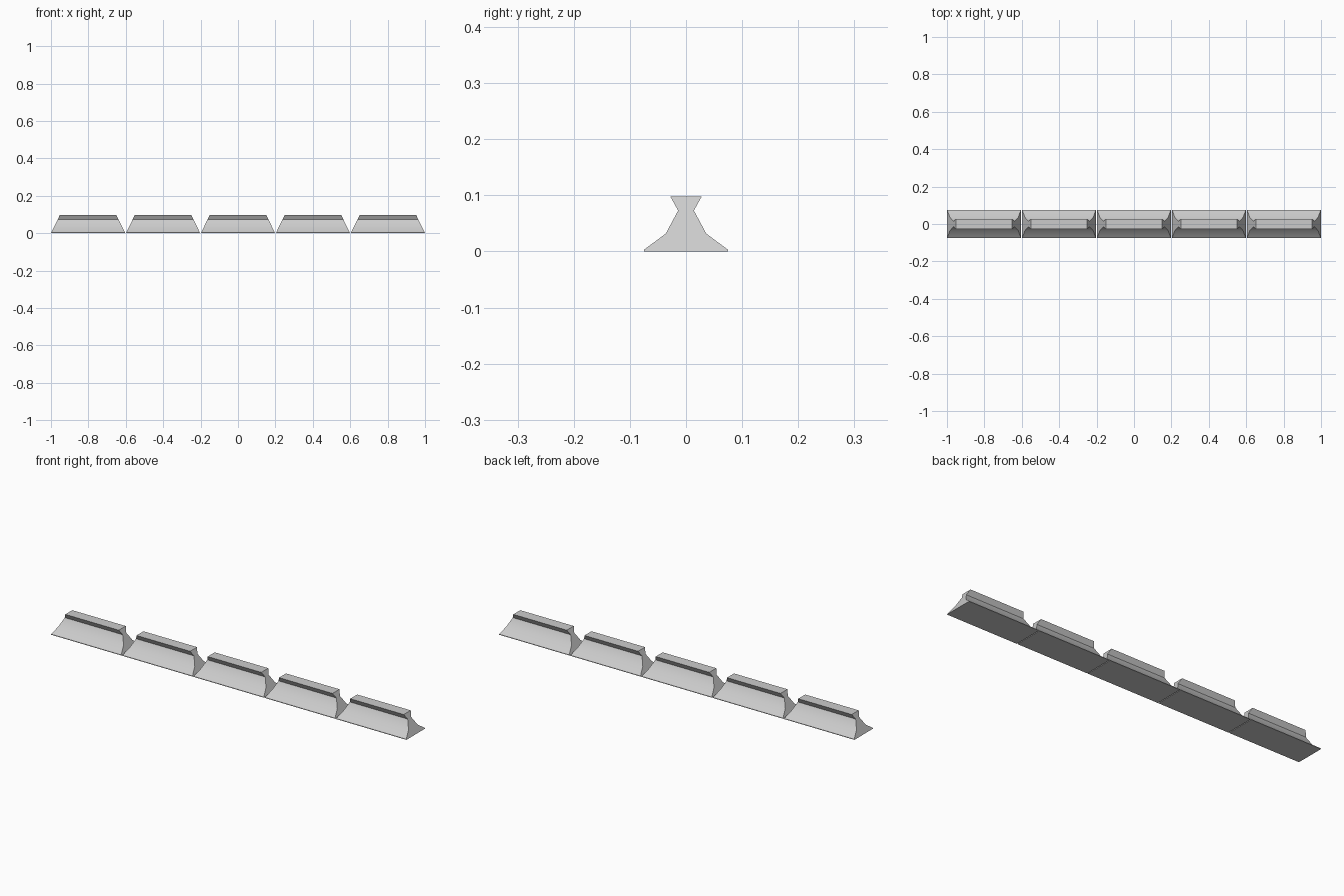
import bpy, bmesh, math

if "Cube" in bpy.data.objects:
    bpy.data.objects.remove(bpy.data.objects["Cube"])

# half profile: (half width y, height z)
HALF = [(0.075, 0.0), (0.075, 0.003), (0.036, 0.032), (0.014, 0.073), (0.028, 0.098)]
PROFILE = HALF + [(-y, z) for y, z in reversed(HALF)]
COUNT, PITCH, HALF_LEN, TOP_INSET = 5, 0.4, 0.1985, 0.048


def rail_block(name, x):
    """Extruded waisted profile with sloping planar ends."""
    bm = bmesh.new()
    rings = []
    for side in (-1, 1):
        rings.append([bm.verts.new((side * (HALF_LEN - TOP_INSET * z / 0.098), y, z))
                      for y, z in PROFILE])
    a, b = rings
    n = len(PROFILE)
    for i in range(n):
        j = (i + 1) % n
        bm.faces.new((a[i], a[j], b[j], b[i]))
    bm.faces.new(a)
    bm.faces.new(b)
    bmesh.ops.recalc_face_normals(bm, faces=bm.faces)
    mesh = bpy.data.meshes.new(name)
    bm.to_mesh(mesh)
    bm.free()
    obj = bpy.data.objects.new(name, mesh)
    obj.location.x = x
    bpy.context.collection.objects.link(obj)
    bpy.ops.object.select_all(action='DESELECT')
    obj.select_set(True)
    bpy.context.view_layer.objects.active = obj
    bpy.ops.object.shade_smooth_by_angle(angle=math.radians(30))


# row of barrier blocks, outer ends reaching x = -1 and x = 1
step = (2 - 2 * HALF_LEN) / (COUNT - 1)
for i in range(COUNT):
    rail_block(f"barrier_block_{i + 1}", (i - (COUNT - 1) / 2) * step)
